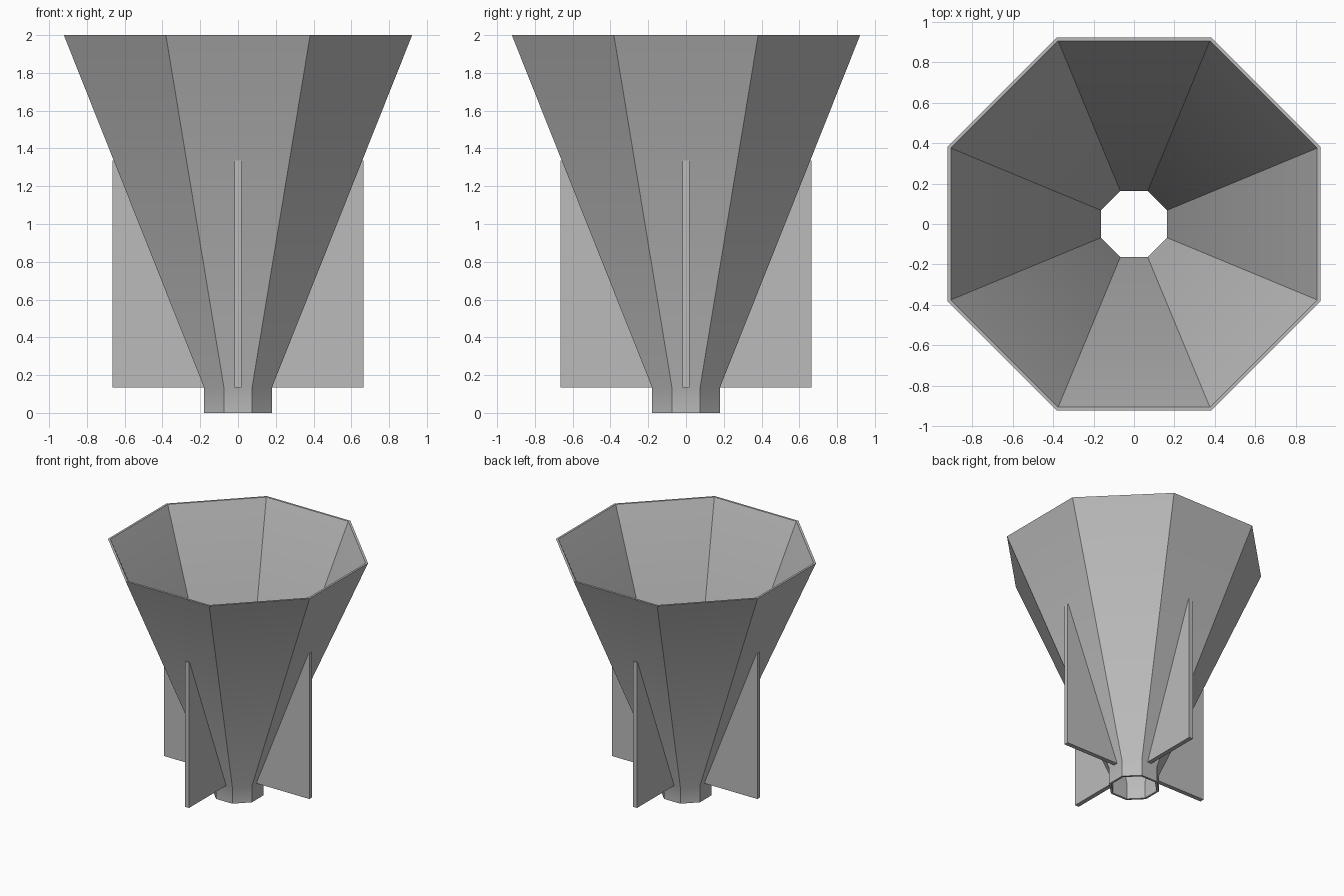
import bpy, bmesh
from math import cos, sin, pi, radians

cube = bpy.data.objects.get("Cube")
if cube:
    bpy.data.objects.remove(cube)

SIDES = 8
NECK_Z, TOP_Z = 0.135, 2.0
NECK_R, TOP_R = 0.18, 0.922      # centre-to-flat distances
WALL = 0.017
FIN_R, FIN_TOP, FIN_THICK = 0.665, 1.336, 0.036

grey = bpy.data.materials.new("grey")
grey.use_nodes = True
colour = (0.5, 0.5, 0.5, 1)
grey.diffuse_color = colour
grey.node_tree.nodes["Principled BSDF"].inputs["Base Color"].default_value = colour


def add_object(name, bm):
    bmesh.ops.recalc_face_normals(bm, faces=bm.faces)
    mesh = bpy.data.meshes.new(name)
    bm.to_mesh(mesh)
    bm.free()
    mesh.materials.append(grey)
    obj = bpy.data.objects.new(name, mesh)
    bpy.context.collection.objects.link(obj)
    return obj


def flare(z):
    return NECK_R + (TOP_R - NECK_R) * (z - NECK_Z) / (TOP_Z - NECK_Z)


# Open eight-sided funnel: closed wall section revolved around z
section = [(NECK_R, 0), (NECK_R, NECK_Z), (TOP_R, TOP_Z),
           (TOP_R - WALL, TOP_Z), (NECK_R - WALL, NECK_Z), (NECK_R - WALL, 0)]
bm = bmesh.new()
rings = []
for r, z in section:
    corner = r / cos(pi / SIDES)
    angles = [(i + 0.5) * 2 * pi / SIDES for i in range(SIDES)]
    rings.append([bm.verts.new((corner * cos(a), corner * sin(a), z)) for a in angles])
for k, low in enumerate(rings):
    high = rings[(k + 1) % len(rings)]
    for i in range(SIDES):
        j = (i + 1) % SIDES
        bm.faces.new((low[i], low[j], high[j], high[i]))
funnel = add_object("funnel", bm)
bpy.ops.object.select_all(action="DESELECT")
funnel.select_set(True)
bpy.context.view_layer.objects.active = funnel
bpy.ops.object.shade_smooth_by_angle(angle=radians(30))

# Four upright fins, their inner edges sunk slightly into the wall
sink = WALL * 0.4
outline = [(NECK_R - sink, NECK_Z), (FIN_R, NECK_Z),
           (FIN_R, FIN_TOP), (flare(FIN_TOP) - sink, FIN_TOP)]
for n, side in enumerate(("left", "back", "right", "front")):
    bm = bmesh.new()
    face = bm.faces.new([bm.verts.new((x, -FIN_THICK / 2, z)) for x, z in outline])
    extruded = bmesh.ops.extrude_face_region(bm, geom=[face])["geom"]
    moved = [g for g in extruded if isinstance(g, bmesh.types.BMVert)]
    bmesh.ops.translate(bm, verts=moved, vec=(0, FIN_THICK, 0))
    fin = add_object(side + "_fin", bm)
    fin.rotation_euler.z = n * pi / 2
